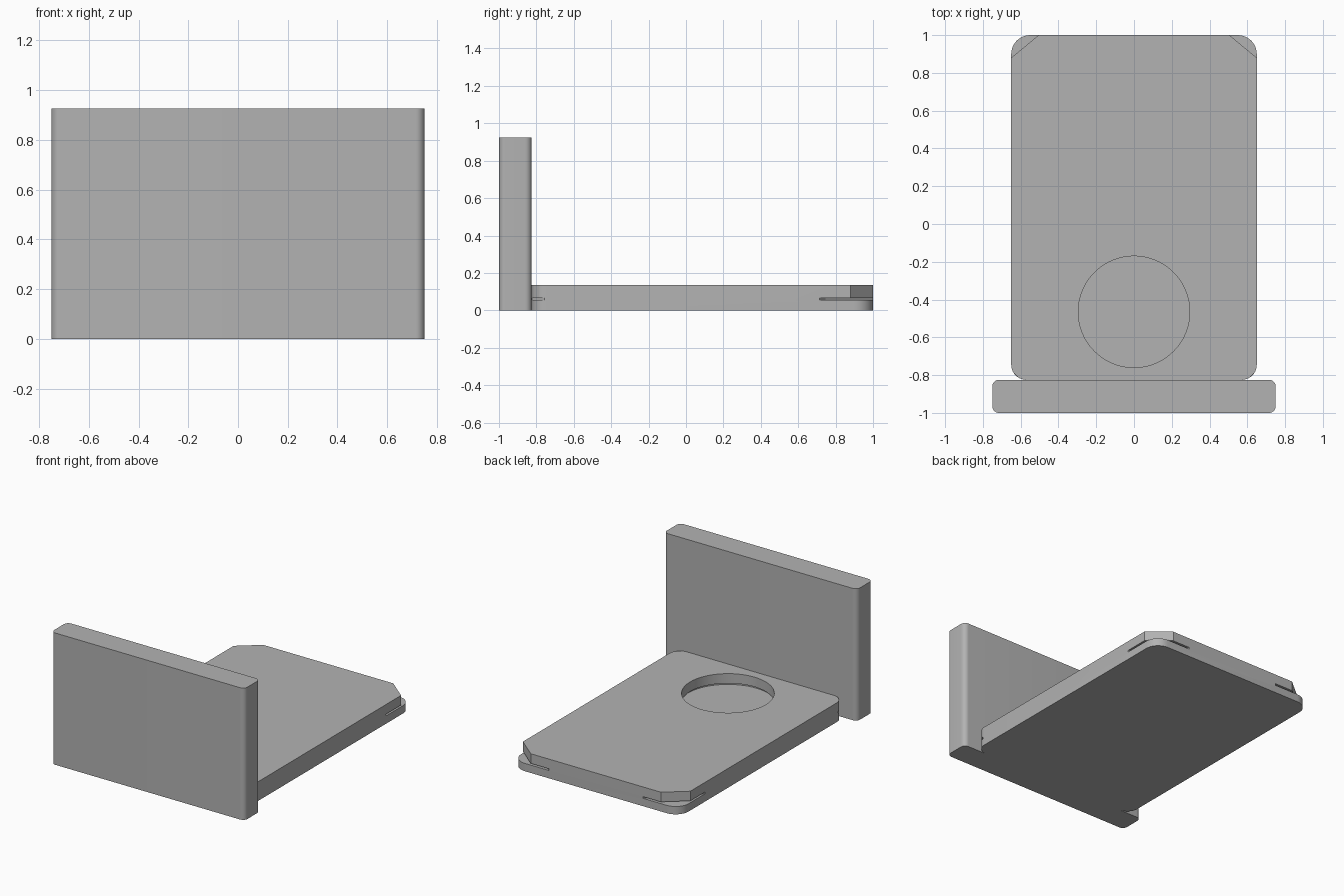
import bpy, bmesh, math

cube = bpy.data.objects.get("Cube")
if cube:
    bpy.data.objects.remove(cube)

grey = bpy.data.materials.new("plain grey")
grey.use_nodes = True
COLOR = (0.45, 0.45, 0.45, 1)
grey.diffuse_color = COLOR
grey.node_tree.nodes["Principled BSDF"].inputs["Base Color"].default_value = COLOR


def make_object(name, bm):
    bmesh.ops.recalc_face_normals(bm, faces=bm.faces)
    mesh = bpy.data.meshes.new(name)
    bm.to_mesh(mesh)
    bm.free()
    mesh.materials.append(grey)
    obj = bpy.data.objects.new(name, mesh)
    bpy.context.collection.objects.link(obj)
    return obj


def add_prism(bm, outline, z0, z1):
    low = [bm.verts.new((x, y, z0)) for x, y in outline]
    high = [bm.verts.new((x, y, z1)) for x, y in outline]
    bm.faces.new(low)
    bm.faces.new(high)
    n = len(outline)
    for i in range(n):
        j = (i + 1) % n
        bm.faces.new((low[i], low[j], high[j], high[i]))


def arc(cx, cy, r, start, steps=10):
    angles = [math.radians(start + 90 * i / steps) for i in range(steps + 1)]
    return [(cx + r * math.cos(a), cy + r * math.sin(a)) for a in angles]


def rounded_slab(name, w, y0, y1, height, r_front, r_back):
    """Upright slab whose vertical edges are rounded."""
    outline = (arc(w - r_back, y1 - r_back, r_back, 0)
               + arc(r_back - w, y1 - r_back, r_back, 90)
               + arc(r_front - w, y0 + r_front, r_front, 180)
               + arc(w - r_front, y0 + r_front, r_front, 270))
    bm = bmesh.new()
    add_prism(bm, outline, 0, height)
    return make_object(name, bm)


def corner_cutter(name, y_end, dx, dy, z0, z1):
    """Triangular cutters across both corners at one end of the base."""
    bm = bmesh.new()
    # Extend the triangle along its slanted side, past the slab
    for s in (1, -1):
        tri = [(s * (W + dx), y_end - 2 * dy),
               (s * (W - 2 * dx), y_end + dy),
               (s * (W + dx), y_end + dy)]
        add_prism(bm, tri, z0, z1)
    return make_object(name, bm)


def disc_cutter(name, radius, z0, z1):
    bm = bmesh.new()
    ring = [(radius * math.cos(a), HOLE_Y + radius * math.sin(a))
            for a in (math.tau * i / 64 for i in range(64))]
    add_prism(bm, ring, z0, z1)
    return make_object(name, bm)


def carve(obj, cutter):
    cutter.hide_render = True
    mod = obj.modifiers.new("cut", "BOOLEAN")
    mod.operation = "DIFFERENCE"
    mod.solver = "EXACT"
    mod.object = cutter
    bpy.context.view_layer.objects.active = obj
    bpy.ops.object.modifier_apply(modifier=mod.name)
    bpy.data.objects.remove(cutter)


W, FRONT, BACK, TOP = 0.65, -0.825, 1.0, 0.135
LEDGE, SLIT_TOP = 0.055, 0.067
HOLE_Y = -0.465

# Upright front panel
panel = rounded_slab("front_panel", 0.75, -1, FRONT, 0.925, 0.035, 0.035)

# Flat base with rounded corners
base = rounded_slab("base_plate", W, FRONT, BACK, TOP, 0.08, 0.1)

# Chamfered upper corners and the thin slits beneath them
carve(base, corner_cutter("back_chamfers", BACK, 0.145, 0.12, LEDGE, 0.3))
carve(base, corner_cutter("back_slits", BACK, 0.285, 0.285, LEDGE, SLIT_TOP))
carve(base, corner_cutter("front_chamfers", FRONT, 0.05, -0.05, LEDGE, 0.3))
carve(base, corner_cutter("front_slits", FRONT, 0.07, -0.07, LEDGE, SLIT_TOP))

# Round recess with a narrow undercut at its floor
carve(base, disc_cutter("recess", 0.295, LEDGE - 0.005, 0.3))
carve(base, disc_cutter("undercut", 0.315, LEDGE - 0.005, SLIT_TOP))

for obj in (panel, base):
    bpy.ops.object.select_all(action="DESELECT")
    obj.select_set(True)
    bpy.context.view_layer.objects.active = obj
    bpy.ops.object.shade_smooth_by_angle(angle=math.radians(30))
